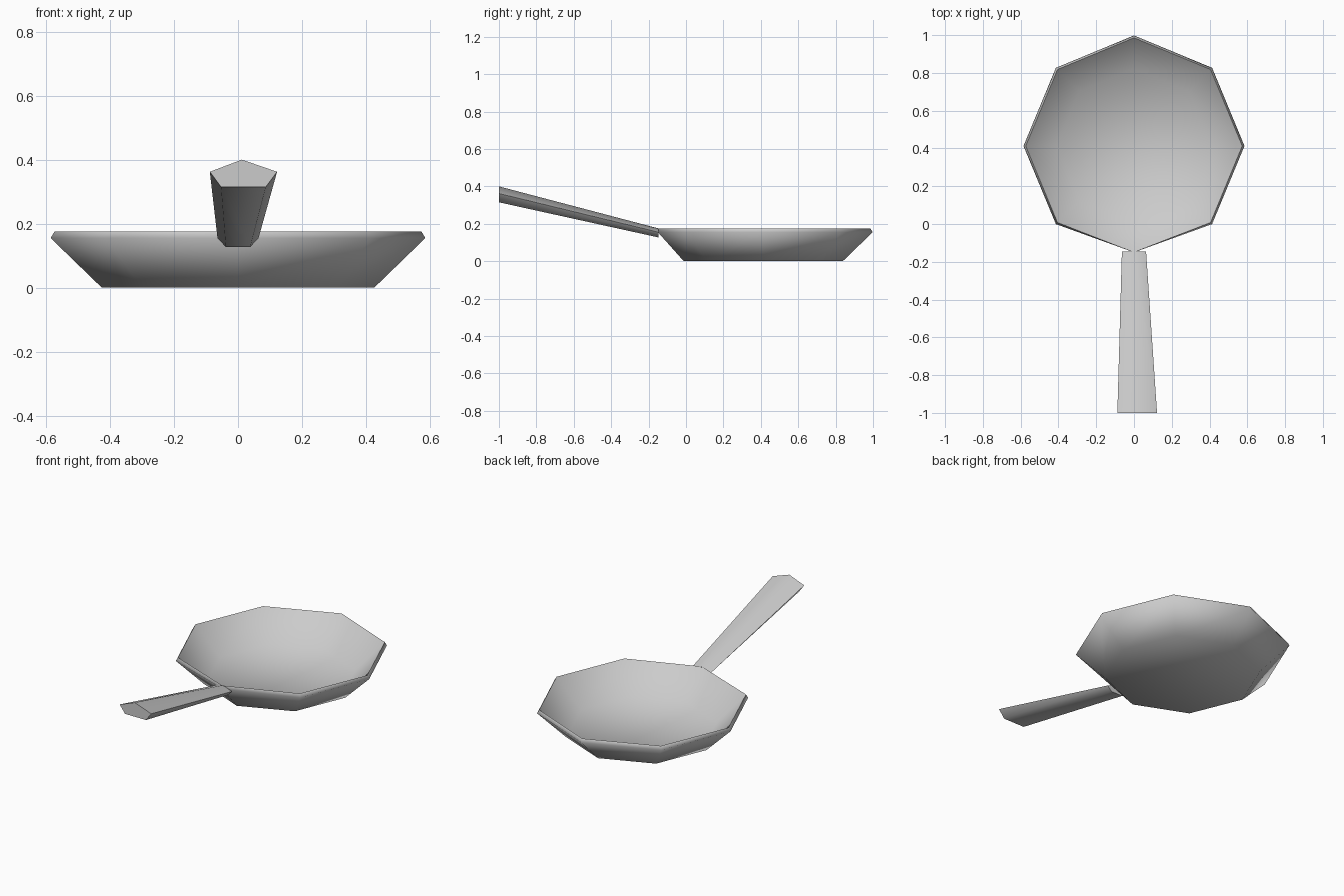
import bpy, bmesh, math

cube = bpy.data.objects.get("Cube")
if cube:
    bpy.data.objects.remove(cube, do_unlink=True)

GREY = (0.6, 0.6, 0.6, 1)
metal = bpy.data.materials.new("grey_metal")
metal.use_nodes = True
metal.diffuse_color = GREY
metal.node_tree.nodes["Principled BSDF"].inputs["Base Color"].default_value = GREY


def loft(name, rings, angle):
    """Bridge matching rings of points, cap both ends and shade smooth by angle."""
    bm = bmesh.new()
    loops = [[bm.verts.new(p) for p in ring] for ring in rings]
    for a, b in zip(loops, loops[1:]):
        for i in range(len(a)):
            j = (i + 1) % len(a)
            bm.faces.new((a[i], a[j], b[j], b[i]))
    bm.faces.new(loops[0])
    bm.faces.new(loops[-1])
    bmesh.ops.recalc_face_normals(bm, faces=bm.faces)
    mesh = bpy.data.meshes.new(name)
    bm.to_mesh(mesh)
    bm.free()
    mesh.materials.append(metal)
    obj = bpy.data.objects.new(name, mesh)
    bpy.context.collection.objects.link(obj)
    bpy.ops.object.select_all(action='DESELECT')
    obj.select_set(True)
    bpy.context.view_layer.objects.active = obj
    bpy.ops.object.shade_smooth_by_angle(angle=math.radians(angle))
    return obj


CENTRE_Y, FRONT_Y = 0.413, -0.15


def octagon(radius, z):
    """Eight-sided ring, blunted where the handle joins the rim."""
    ring = []
    for i in range(8):
        a = i * math.tau / 8
        y = CENTRE_Y + radius * math.sin(a)
        ring.append((radius * math.cos(a), max(y, FRONT_Y), z))
    return ring


# Pan: outer base, flared wall, lip, then back down to the inner floor
pan_profile = [(0.425, 0.0), (0.585, 0.155), (0.573, 0.175), (0.41, 0.02)]
loft("pan", [octagon(r, z) for r, z in pan_profile], 90)

# Handle: five-sided, widening and rising towards the front
root = [(0, 0.175), (0.064, 0.155), (0.038, 0.127), (-0.038, 0.127), (-0.064, 0.155)]
tip = [(0.012, 0.4), (0.122, 0.362), (0.087, 0.315), (-0.053, 0.315), (-0.088, 0.362)]
loft("handle", [[(x, -0.146, z) for x, z in root],
                [(x, -1.0, z) for x, z in tip]], 74)
